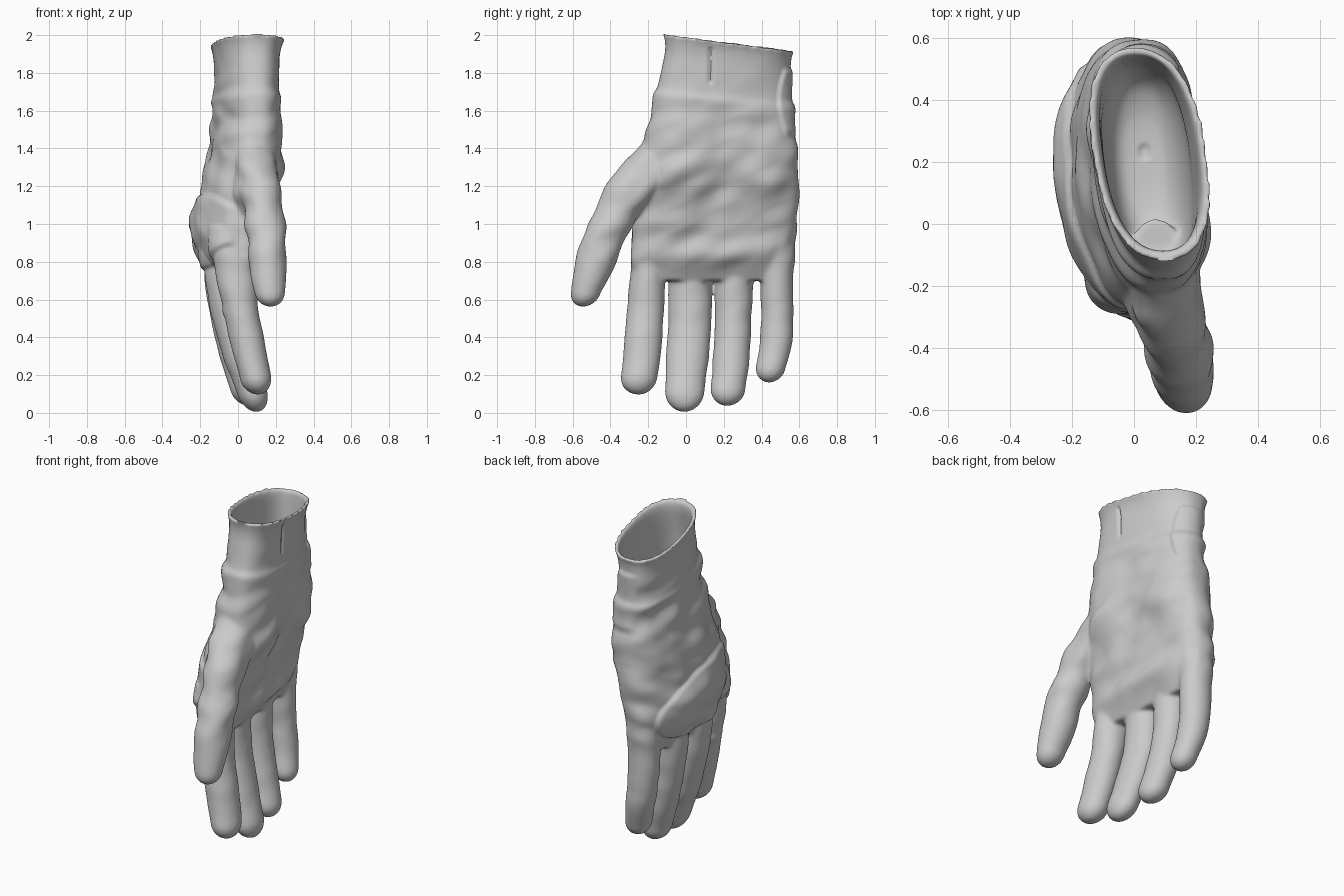
import bpy, bmesh, math
from mathutils import Vector, noise

if "Cube" in bpy.data.objects:
    bpy.data.objects.remove(bpy.data.objects["Cube"])

grey = bpy.data.materials.new("light grey leather")
grey.use_nodes = True
grey.diffuse_color = (0.6, 0.6, 0.6, 1)
grey.node_tree.nodes["Principled BSDF"].inputs["Base Color"].default_value = (0.6, 0.6, 0.6, 1)

SIDES = 64


def step(a, b, v):
    t = max(0.0, min(1.0, (v - a) / (b - a)))
    return t * t * (3 - 2 * t)


def band(a, b, c, d, v):
    """Rises from a to b, falls from c to d."""
    return step(a, b, v) * (1 - step(c, d, v))


def spline(rows, n=6):
    """Smooth curve through rows of numbers."""
    out = []
    for i in range(len(rows) - 1):
        p0, p1 = rows[max(i - 1, 0)], rows[i]
        p2, p3 = rows[i + 1], rows[min(i + 2, len(rows) - 1)]
        for k in range(n):
            t = k / n
            out.append([0.5 * (2 * b + (c - a) * t + (2 * a - 5 * b + 4 * c - d) * t * t
                               + (3 * b - a - 3 * c + d) * t ** 3)
                        for a, b, c, d in zip(p0, p1, p2, p3)])
    return out + [list(rows[-1])]


def loft(bm, rows, power=2.0, shape=lambda v: v):
    """Closed skin over horizontal rings given as z, y, ry, x, rx."""
    rings = []
    for z, y, ry, x, rx in rows:
        ring = []
        for i in range(SIDES):
            a = 2 * math.pi * i / SIDES
            c, s = math.cos(a), math.sin(a)
            px = math.copysign(abs(c) ** (2 / power), c) * rx
            py = math.copysign(abs(s) ** (2 / power), s) * ry
            ring.append(bm.verts.new(shape(Vector((x + px, y + py, z)))))
        rings.append(ring)
    for low, high in zip(rings, rings[1:]):
        for i in range(SIDES):
            j = (i + 1) % SIDES
            bm.faces.new((low[i], low[j], high[j], high[i]))
    bm.faces.new(rings[0][::-1])
    bm.faces.new(rings[-1])


def finger(bm, rows):
    """Digit from root to tip, closed with a round end."""
    path = spline(rows)
    z, y, ry, x, rx = path[-1]
    dy, dx = y - path[-4][1], x - path[-4][3]
    dz = path[-4][0] - z
    for k in range(1, 9):
        a = k / 8 * math.pi * 0.49
        h = ry * math.sin(a)
        path.append([z - h, y + dy / dz * h * 0.6, ry * math.cos(a),
                     x + dx / dz * h * 0.6, rx * math.cos(a)])
    loft(bm, path[::-1])


def bend(v):
    """Slant the cuff, lean the wrist and arch the knuckles."""
    v = v.copy()
    k = step(1.1, 1.9, v.z)
    v.x += 0.22 * (v.y - 0.15) ** 2 * (1 - k) - (0.08 + 0.06 * k) * (v.y - 0.2)
    v.z -= 0.13 * (v.y - 0.22) * k
    return v


def blob(bm, centre, size):
    made = bmesh.ops.create_uvsphere(bm, u_segments=32, v_segments=20, radius=1)["verts"]
    for v in made:
        v.co = Vector(centre) + Vector(c * s for c, s in zip(v.co, size))


# Hand and hollow cuff in one skin: up the outside, over the rim, down the lining
bm = bmesh.new()
outer = [(0.70, 0.14, 0.41, -0.05, 0.08), (0.82, 0.14, 0.43, -0.045, 0.13),
         (0.97, 0.15, 0.435, -0.05, 0.165), (1.2, 0.16, 0.435, -0.01, 0.185),
         (1.4, 0.18, 0.415, 0.025, 0.175), (1.58, 0.19, 0.375, 0.043, 0.168),
         (1.65, 0.195, 0.37, 0.043, 0.176), (1.69, 0.2, 0.35, 0.045, 0.163),
         (1.85, 0.22, 0.335, 0.05, 0.163), (1.93, 0.225, 0.337, 0.053, 0.174),
         (1.962, 0.227, 0.348, 0.055, 0.19)]
inner = [(1.962, 0.227, 0.318, 0.055, 0.163), (1.9, 0.225, 0.312, 0.053, 0.15),
         (1.7, 0.2, 0.32, 0.045, 0.14), (1.55, 0.19, 0.31, 0.04, 0.135),
         (1.45, 0.19, 0.26, 0.035, 0.11), (1.4, 0.19, 0.17, 0.03, 0.075),
         (1.385, 0.19, 0.07, 0.03, 0.03)]
loft(bm, spline(outer) + spline(inner), 2.4, bend)

# Fingers: index, middle, ring, little, then thumb
finger(bm, [(0.98, -0.17, 0.09, -0.02, 0.11), (0.75, -0.2, 0.094, -0.01, 0.112),
            (0.55, -0.215, 0.098, 0.015, 0.094), (0.35, -0.23, 0.1, 0.055, 0.092),
            (0.19, -0.247, 0.096, 0.092, 0.084)])
finger(bm, [(0.98, 0.02, 0.1, -0.06, 0.11), (0.72, 0.022, 0.115, -0.065, 0.11),
            (0.5, 0.02, 0.114, -0.04, 0.097), (0.3, 0.008, 0.113, 0.01, 0.092),
            (0.11, -0.007, 0.104, 0.075, 0.082)])
finger(bm, [(0.98, 0.27, 0.1, -0.06, 0.11), (0.72, 0.255, 0.104, -0.07, 0.108),
            (0.5, 0.25, 0.096, -0.05, 0.094), (0.3, 0.24, 0.097, -0.01, 0.09),
            (0.13, 0.223, 0.092, 0.04, 0.082)])
finger(bm, [(0.98, 0.49, 0.09, -0.035, 0.1), (0.72, 0.48, 0.088, -0.05, 0.096),
            (0.5, 0.483, 0.086, -0.04, 0.088), (0.35, 0.473, 0.086, -0.015, 0.082),
            (0.24, 0.45, 0.079, 0.01, 0.075)])
finger(bm, [(1.5, -0.08, 0.1, 0.07, 0.08), (1.33, -0.185, 0.145, 0.09, 0.108),
            (1.2, -0.28, 0.15, 0.115, 0.112), (1.0, -0.4, 0.12, 0.145, 0.105),
            (0.8, -0.473, 0.113, 0.155, 0.102), (0.64, -0.53, 0.08, 0.167, 0.082)])

# Web of the thumb and knuckle swellings
blob(bm, (0.06, -0.2, 1.2), (0.09, 0.16, 0.21))
for y, x, z in ((-0.21, -0.03, 0.55), (0.015, -0.085, 0.52), (0.25, -0.09, 0.54), (0.48, -0.08, 0.56)):
    blob(bm, (x, y, z), (0.055, 0.075, 0.07))
bmesh.ops.recalc_face_normals(bm, faces=bm.faces)
mesh = bpy.data.meshes.new("glove_hand")
bm.to_mesh(mesh)
bm.free()
hand = bpy.data.objects.new("glove_hand", mesh)
bpy.context.collection.objects.link(hand)

# Fuse and soften
remesh = hand.modifiers.new("fuse", "REMESH")
remesh.mode = "VOXEL"
remesh.voxel_size = 0.0085
soften = hand.modifiers.new("soften", "SMOOTH")
soften.factor = 0.5
soften.iterations = 16
graph = bpy.context.evaluated_depsgraph_get()
fused = bpy.data.meshes.new_from_object(hand.evaluated_get(graph))
hand.modifiers.clear()
hand.data = fused

# Palm cushions and hollow: y, z, spread in y, spread in z, height
CUSHIONS = [(-0.03, 1.3, 0.13, 0.16, 0.04), (0.44, 1.25, 0.1, 0.2, 0.025),
            (0.15, 0.84, 0.3, 0.06, 0.025), (0.2, 1.12, 0.14, 0.13, -0.02)]


def relief(p, n):
    """Height of the surface detail at a point."""
    body = band(0.7, 0.9, 1.55, 1.68, p.z)
    d = noise.noise(Vector((p.x * 4, p.y * 5 + p.z * 3, p.z * 9 - p.y * 4))) * (0.004 + 0.015 * body)
    if n.dot(p - Vector((0.045, 0.21, p.z))) < 0 and p.z > 1.35:
        return 0.0
    palm = step(0.1, 0.6, n.x) * step(-0.34, -0.1, p.y)
    for y, z, sy, sz, h in CUSHIONS:
        d += palm * h * math.exp(-((p.y - y) / sy) ** 2 - ((p.z - z) / sz) ** 2)
    # Wrist folds on the back
    folds = band(1.3, 1.5, 1.7, 1.85, p.z) * step(0.1, 0.6, -n.x)
    d += 0.005 * folds * math.sin((p.z + 0.35 * p.y) * 36)
    # Strap tab and slit
    edge = 0.478 + 1.2 * (p.z - 1.65) ** 2
    d += 0.013 * band(1.45, 1.5, 1.80, 1.83, p.z) * step(edge, edge + 0.018, p.y) * step(-0.08, 0.02, p.x)
    if n.x > 0.3:
        d -= 0.014 * band(1.73, 1.76, 1.92, 1.94, p.z) * (1 - step(0.003, 0.014, abs(p.y - 0.13)))
    # Raised guard over the knuckles
    s = (p.y - 0.1) / 0.42
    t = (p.z - 0.95 + 0.1 * (p.y - 0.1)) / (0.2 - 0.02 * s)
    q = abs(s) ** 2.2 + abs(t) ** 2.2
    if q < 1 and n.x < 0.3:
        d += (0.014 * (1 - step(0.85, 1, q)) + 0.034 * (1 - q)) * (1 - step(-0.05, 0.02, p.x))
    return d


bm = bmesh.new()
bm.from_mesh(fused)
bm.normal_update()
moves = [(v, v.normal * relief(v.co, v.normal)) for v in bm.verts]
for v, m in moves:
    v.co += m
bm.to_mesh(fused)
bm.free()
fused.materials.clear()
fused.materials.append(grey)
finish = hand.modifiers.new("finish", "SMOOTH")
finish.iterations = 3

bpy.ops.object.select_all(action="DESELECT")
hand.select_set(True)
bpy.context.view_layer.objects.active = hand
bpy.ops.object.shade_smooth_by_angle(angle=math.radians(60))
